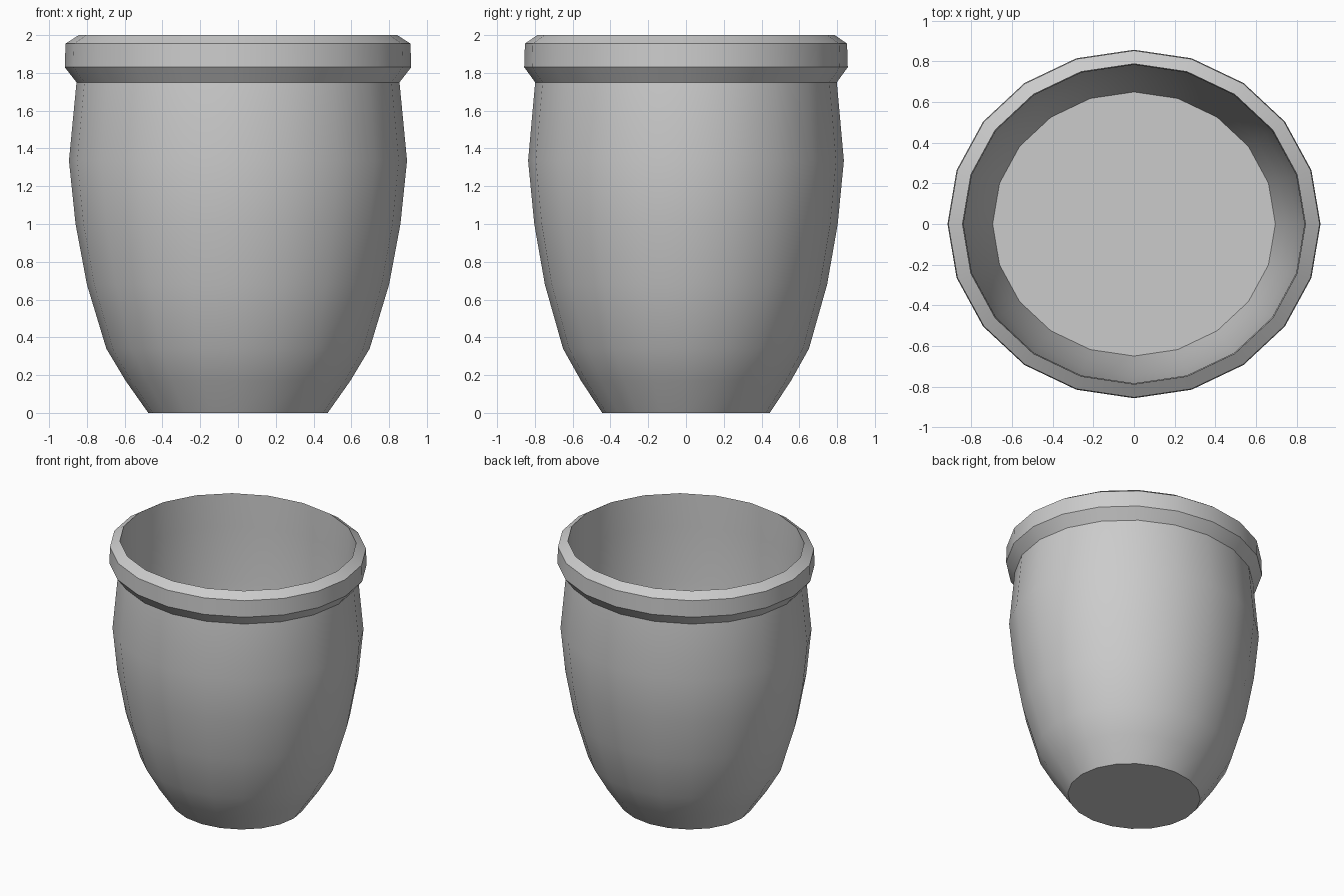
import bpy, bmesh, math

if "Cube" in bpy.data.objects:
    bpy.data.objects.remove(bpy.data.objects["Cube"])

SIDES = 20
DEPTH = 0.934  # pot is slightly narrower front to back

# outer wall, rim, then inner wall down to the inner floor: (radius, height)
profile = [
    (0.475, 0.0), (0.595, 0.17), (0.697, 0.34), (0.80, 0.68), (0.86, 1.0),
    (0.895, 1.335), (0.855, 1.75), (0.917, 1.83), (0.913, 1.955), (0.843, 2.0),
    (0.838, 1.75), (0.835, 1.335), (0.80, 1.0), (0.745, 0.68), (0.695, 0.5),
]

bm = bmesh.new()
rings = []
for r, z in profile:
    rings.append([bm.verts.new((r * math.cos(2 * math.pi * i / SIDES),
                                r * DEPTH * math.sin(2 * math.pi * i / SIDES), z))
                  for i in range(SIDES)])

# walls
for a, b in zip(rings, rings[1:]):
    for i in range(SIDES):
        j = (i + 1) % SIDES
        bm.faces.new((a[i], a[j], b[j], b[i]))

# base and inner floor
bm.faces.new(rings[0][::-1])
bm.faces.new(rings[-1])
bmesh.ops.recalc_face_normals(bm, faces=bm.faces)

mesh = bpy.data.meshes.new("pot")
bm.to_mesh(mesh)
bm.free()
pot = bpy.data.objects.new("pot", mesh)
bpy.context.collection.objects.link(pot)

# smooth walls, crisp rim and base edges
bpy.context.view_layer.objects.active = pot
pot.select_set(True)
bpy.ops.object.shade_smooth_by_angle(angle=math.radians(30))
